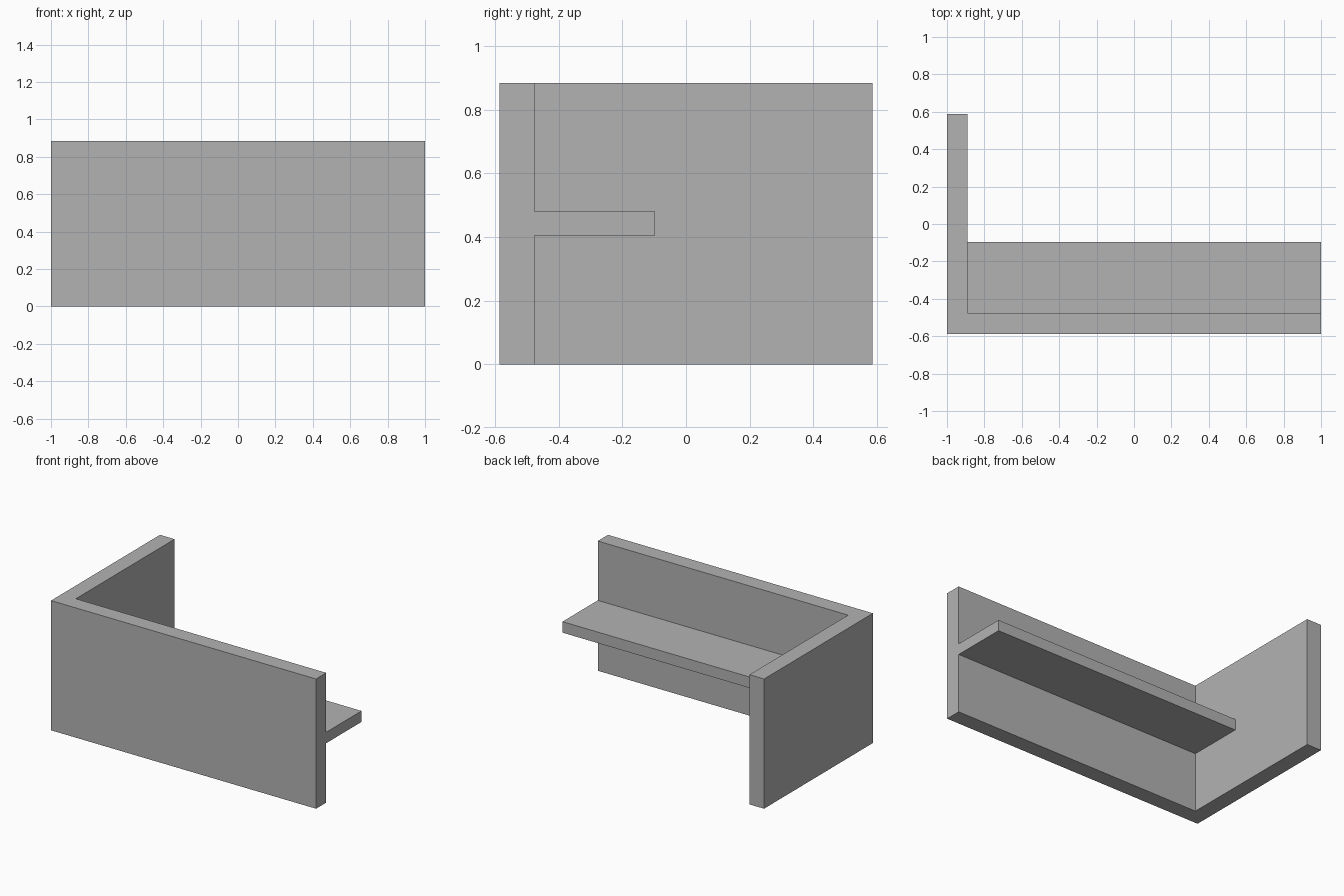
import bpy
import bmesh

cube = bpy.data.objects.get("Cube")
if cube:
    bpy.data.objects.remove(cube, do_unlink=True)

# Main dimensions
LEFT, RIGHT = -1.0, 1.0
FRONT, BACK = -0.587, 0.587
HEIGHT = 0.885
THICK = 0.11
SHELF_BACK = -0.097
SHELF_LOW, SHELF_HIGH = 0.405, 0.48

grey = bpy.data.materials.new("plain_grey")
grey.use_nodes = True
colour = (0.45, 0.45, 0.45, 1.0)
grey.diffuse_color = colour
grey.node_tree.nodes["Principled BSDF"].inputs["Base Color"].default_value = colour


def extrude_plan(name, outline, low, high):
    """Raise a flat plan outline into a solid between two heights."""
    bm = bmesh.new()
    face = bm.faces.new([bm.verts.new((x, y, low)) for x, y in outline])
    raised = bmesh.ops.extrude_face_region(bm, geom=[face], use_keep_orig=True)
    top = [v for v in raised["geom"] if isinstance(v, bmesh.types.BMVert)]
    bmesh.ops.translate(bm, verts=top, vec=(0, 0, high - low))
    bmesh.ops.recalc_face_normals(bm, faces=bm.faces[:])
    mesh = bpy.data.meshes.new(name)
    bm.to_mesh(mesh)
    bm.free()
    mesh.materials.append(grey)
    obj = bpy.data.objects.new(name, mesh)
    bpy.context.collection.objects.link(obj)
    return obj


inner_x = LEFT + THICK
inner_y = FRONT + THICK

# L-shaped wall: long front panel and short return at one end
extrude_plan("corner_wall", [
    (LEFT, FRONT), (RIGHT, FRONT), (RIGHT, inner_y),
    (inner_x, inner_y), (inner_x, BACK), (LEFT, BACK),
], 0, HEIGHT)

# Shelf set against the inside of the long panel
extrude_plan("shelf", [
    (inner_x, inner_y), (RIGHT, inner_y),
    (RIGHT, SHELF_BACK), (inner_x, SHELF_BACK),
], SHELF_LOW, SHELF_HIGH)
